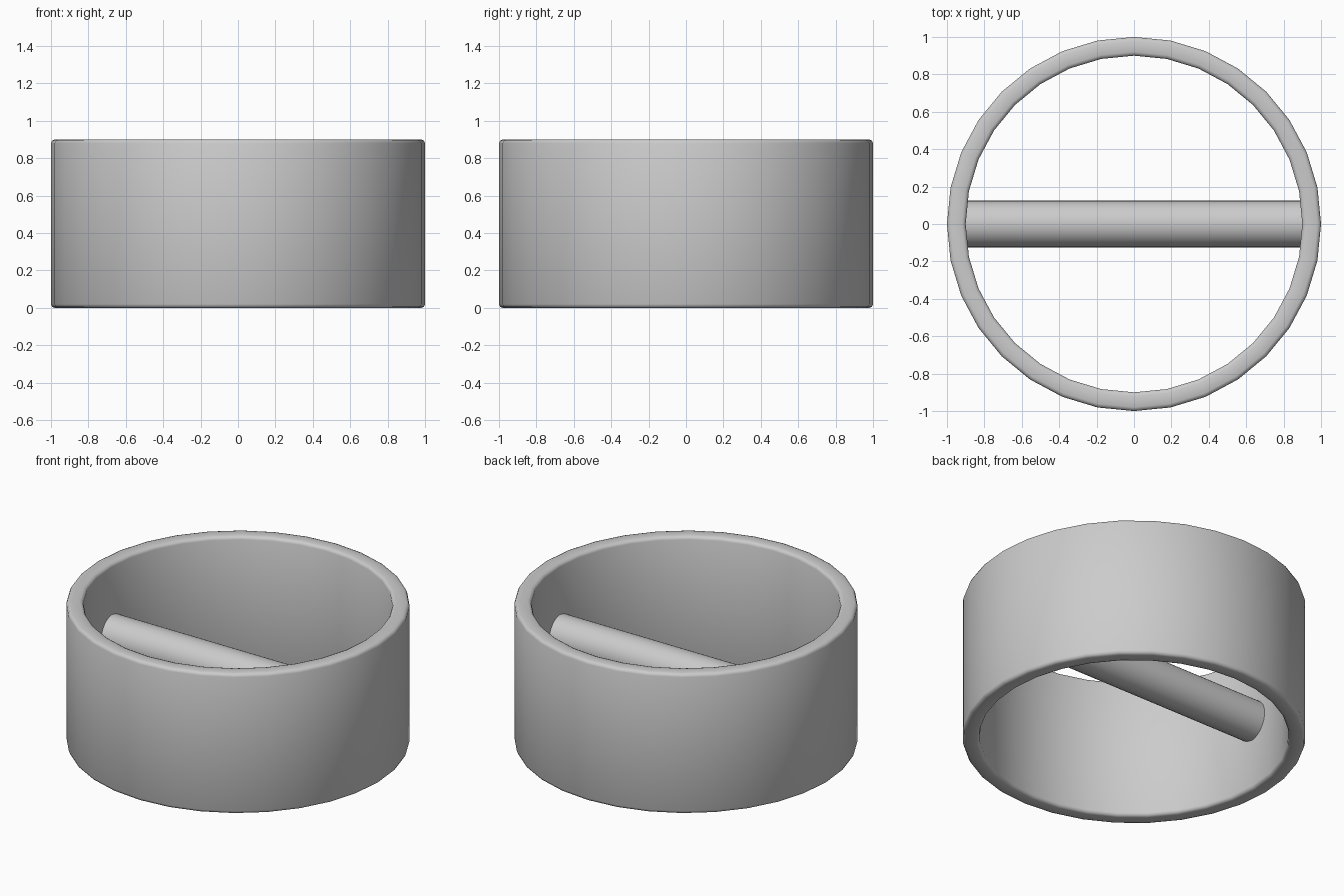
import bpy, bmesh
from math import cos, sin, pi

if "Cube" in bpy.data.objects:
    bpy.data.objects.remove(bpy.data.objects["Cube"])

R_OUT, R_IN, H, B, SIDES = 1.0, 0.9, 0.9, 0.02, 32


def corner(cx, cz, start, steps=2):
    """Points of a quarter-round rim corner."""
    return [(cx + B * cos(start + pi / 2 * i / steps),
             cz + B * sin(start + pi / 2 * i / steps)) for i in range(steps + 1)]


# Ring wall: rounded rectangle section turned around z
section = (corner(R_OUT - B, B, -pi / 2) + corner(R_OUT - B, H - B, 0)
           + corner(R_IN + B, H - B, pi / 2) + corner(R_IN + B, B, pi))
bm = bmesh.new()
rings = [[bm.verts.new((r * cos(2 * pi * s / SIDES), r * sin(2 * pi * s / SIDES), z))
          for r, z in section] for s in range(SIDES)]
n = len(section)
for s in range(SIDES):
    a, b = rings[s], rings[(s + 1) % SIDES]
    for i in range(n):
        j = (i + 1) % n
        bm.faces.new((a[i], b[i], b[j], a[j])).smooth = True
bmesh.ops.recalc_face_normals(bm, faces=bm.faces)
mesh = bpy.data.meshes.new("ring_wall")
bm.to_mesh(mesh)
bm.free()
bpy.context.collection.objects.link(bpy.data.objects.new("ring_wall", mesh))

# Cross bar: round rod whose ends sit inside the wall
bpy.ops.mesh.primitive_cylinder_add(vertices=32, radius=0.125, depth=1.9,
                                    location=(0, 0, H / 2), rotation=(0, pi / 2, 0))
bar = bpy.context.object
bar.name = "cross_bar"
bpy.ops.object.shade_smooth_by_angle()
